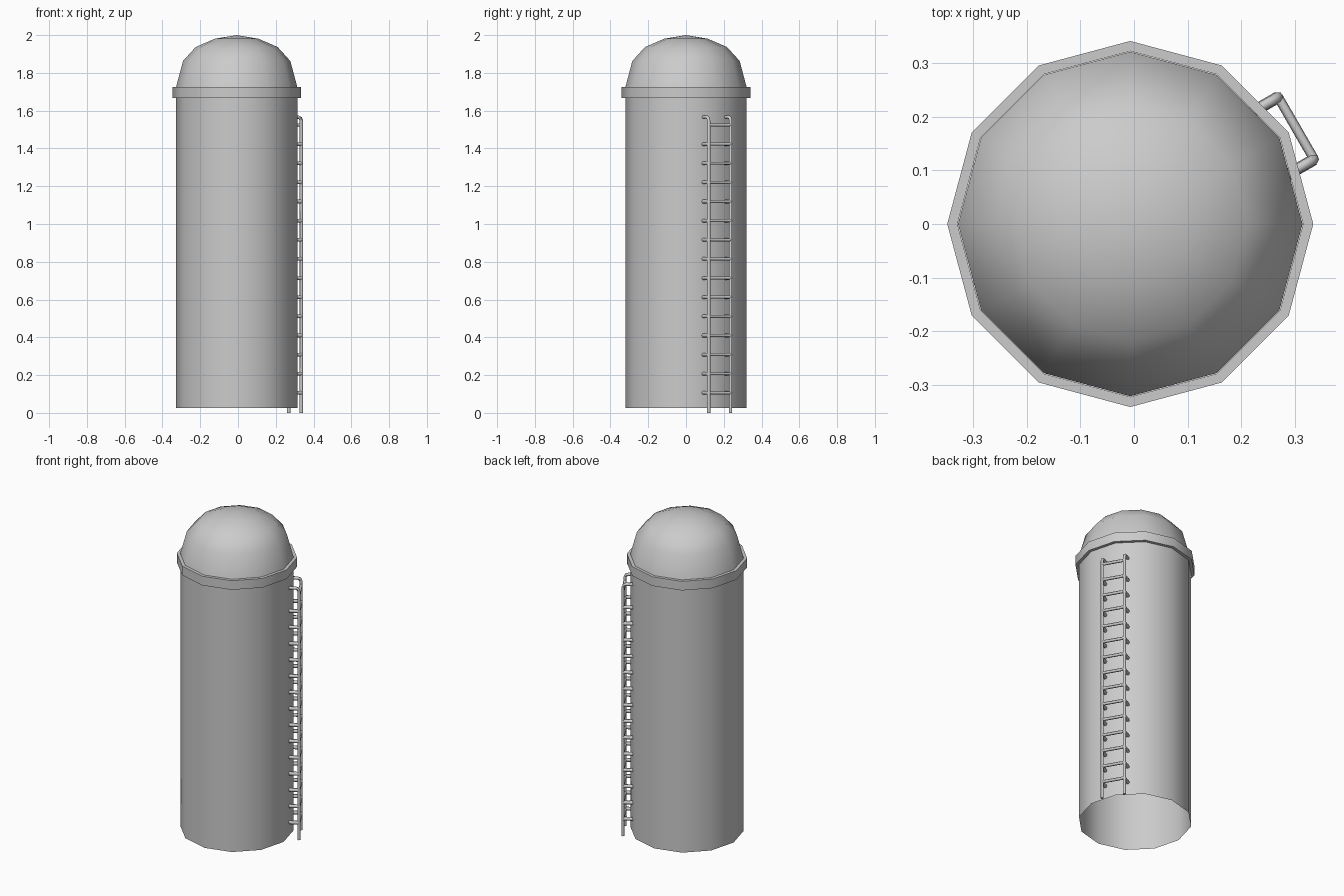
import bpy, math
from mathutils import Vector

if "Cube" in bpy.data.objects:
    bpy.data.objects.remove(bpy.data.objects["Cube"])

CX = -0.007          # silo axis, offset so the ladder balances the bounds
SIDES = 12


def finish(name, verts, faces, angle):
    me = bpy.data.meshes.new(name)
    me.from_pydata(verts, [], faces)
    me.update()
    ob = bpy.data.objects.new(name, me)
    bpy.context.collection.objects.link(ob)
    bpy.ops.object.select_all(action='DESELECT')
    ob.select_set(True)
    bpy.context.view_layer.objects.active = ob
    bpy.ops.object.shade_smooth_by_angle(angle=math.radians(angle))
    return ob


def lathe(name, profile, closed=False):
    """Revolve (radius, z) points around the silo axis; radius 0 makes a pole."""
    verts, rings, faces = [], [], []
    for r, z in profile:
        n = 1 if r == 0 else SIDES
        rings.append([len(verts) + i % n for i in range(SIDES)])
        for i in range(n):
            a = math.tau * i / SIDES
            verts.append((CX + r * math.cos(a), r * math.sin(a), z))
    pairs = list(zip(rings, rings[1:]))
    if closed:
        pairs.append((rings[-1], rings[0]))
    for lo, hi in pairs:
        for i in range(SIDES):
            j = (i + 1) % SIDES
            f = [lo[i], lo[j], hi[j], hi[i]]
            faces.append(f[:3] if hi[i] == hi[j] else f)
    return finish(name, verts, faces, 35)


def tube(name, points, radius, n=6):
    """Sweep an n-sided section along a path, capped at both ends."""
    pts = [Vector(p) for p in points]
    # constant side vector: the ladder tangent, or radial for rungs
    side = TANGENT if abs((pts[-1] - pts[0]).normalized().dot(TANGENT)) < 0.9 else RADIAL
    verts, faces = [], []
    for k, p in enumerate(pts):
        d = (pts[min(k + 1, len(pts) - 1)] - p).normalized() + (p - pts[max(k - 1, 0)]).normalized()
        up = d.normalized().cross(side)
        for i in range(n):
            a = math.tau * i / n
            verts.append(p + radius * (math.cos(a) * side + math.sin(a) * up))
    for k in range(len(pts) - 1):
        for i in range(n):
            j = (i + 1) % n
            faces.append([k * n + i, k * n + j, k * n + n + j, k * n + n + i])
    faces.append(list(range(n))[::-1])
    faces.append(list(range(len(verts) - n, len(verts))))
    return finish(name, verts, faces, 62)


# Silo body: open-bottomed wall, dome and collar band
lathe("silo_wall", [(0.321, 0.026), (0.321, 1.725)])
lathe("dome_roof", [(0.321, 1.725), (0.284, 1.863), (0.217, 1.937), (0.08 + 0.035, 1.981), (0, 2.0)])
lathe("collar_band", [(0.322, 1.668), (0.341, 1.668), (0.341, 1.725), (0.322, 1.725)], True)

# Ladder frame: radial and tangential directions at 30 degrees
A = math.radians(30)
RADIAL = Vector((math.cos(A), math.sin(A), 0))
TANGENT = Vector((-math.sin(A), math.cos(A), 0))
RHO, HALF, WALL = 0.357, 0.067, 0.296


def at(rho, t, z):
    return Vector((CX, 0, z)) + RADIAL * rho + TANGENT * t


# Rails with tops bent back to the wall
for side, label in ((-1, "right"), (1, "left")):
    t = side * HALF
    tube(f"ladder_rail_{label}", [at(RHO, t, 0), at(RHO, t, 1.545), at(RHO - 0.006, t, 1.56),
                                  at(RHO - 0.02, t, 1.566), at(WALL, t, 1.566)], 0.0095)

# Rungs, with wall brackets at every level but the top one
for k in range(15):
    z = 0.106 + k * 0.1013
    tube(f"ladder_rung_{k + 1}", [at(RHO, -HALF, z), at(RHO, HALF, z)], 0.009)
    if k < 14:
        for side, label in ((-1, "right"), (1, "left")):
            tube(f"wall_bracket_{label}_{k + 1}",
                 [at(WALL, side * HALF, z), at(RHO, side * HALF, z)], 0.011)
